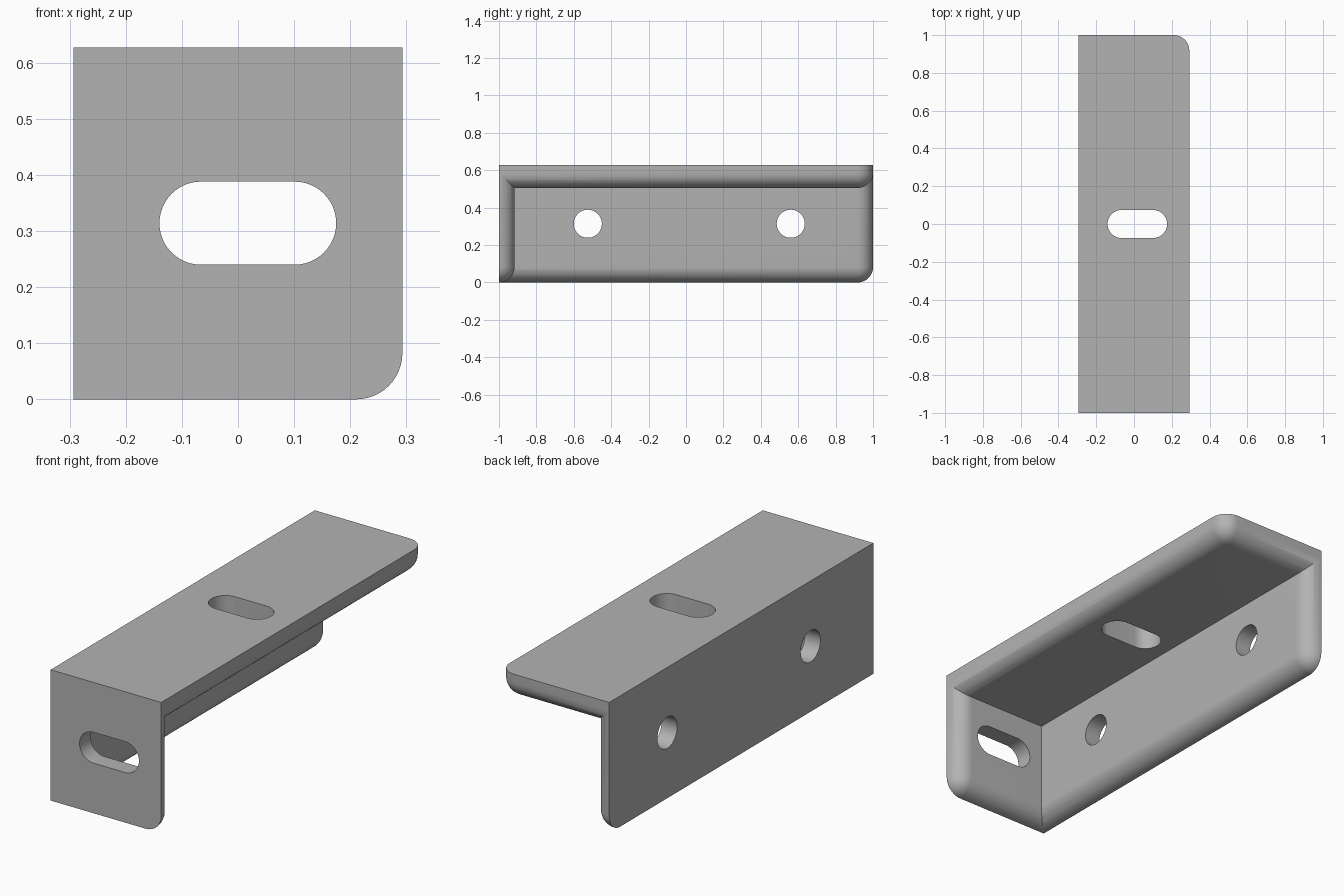
import bpy, bmesh, math
from mathutils import Vector, Matrix

if "Cube" in bpy.data.objects:
    bpy.data.objects.remove(bpy.data.objects["Cube"])

X, Y, H = 0.293, 1.0, 0.627      # half width, half length, height
T, T_TOP, R = 0.083, 0.122, 0.0825  # wall thickness, top thickness, rounding
ZC, XC = 0.314, 0.0175           # hole centre height, slot centre

grey = bpy.data.materials.new("steel grey")
grey.diffuse_color = (0.45, 0.45, 0.45, 1)
grey.use_nodes = True
grey.node_tree.nodes["Principled BSDF"].inputs["Base Color"].default_value = grey.diffuse_color


def to_object(name, bm):
    bmesh.ops.recalc_face_normals(bm, faces=bm.faces[:])
    me = bpy.data.meshes.new(name)
    bm.to_mesh(me)
    bm.free()
    me.materials.append(grey)
    ob = bpy.data.objects.new(name, me)
    bpy.context.collection.objects.link(ob)
    return ob


def plate(name, lo, hi, corner):
    """Box whose three edges meeting at the free inner corner are rounded."""
    lo, hi, corner = Vector(lo), Vector(hi), Vector(corner)
    bm = bmesh.new()
    bmesh.ops.create_cube(bm, size=1)
    for v in bm.verts:
        v.co = Vector([hi[i] if v.co[i] > 0 else lo[i] for i in range(3)])
    vert = min(bm.verts, key=lambda v: (v.co - corner).length)
    bmesh.ops.bevel(bm, geom=list(vert.link_edges), offset=R, segments=12,
                    profile=0.5, affect='EDGES', clamp_overlap=True)
    return to_object(name, bm)


def cutter(name, half, radius, matrix):
    """Prism with a slot outline (a circle when half is 0)."""
    n, bm = 24, bmesh.new()
    pts = []
    for side in (1, -1):
        for i in range(n + 1 if half else n):
            a = math.pi * (i / n - 0.5) + (0 if side > 0 else math.pi)
            pts.append((side * half + radius * math.cos(a), radius * math.sin(a), -0.2))
    face = bm.faces.new([bm.verts.new(p) for p in pts])
    ext = bmesh.ops.extrude_face_region(bm, geom=[face])
    bmesh.ops.translate(bm, vec=(0, 0, 0.4),
                        verts=[g for g in ext["geom"] if isinstance(g, bmesh.types.BMVert)])
    bm.transform(matrix)
    ob = to_object(name, bm)
    ob.hide_render = True
    return ob


# Three plates meeting at one square corner
top = plate("corner_bracket", (-X, -Y, H - T_TOP), (X, Y, H), (X, Y, H - T_TOP))
end = plate("end_plate", (-X, -Y, 0), (X, -Y + T, H), (X, -Y + T, 0))
back = plate("back_plate", (-X, -Y, 0), (-X + T, Y, H), (-X + T, Y, 0))

# Slots in the top and end plates, round holes in the back plate
move, turn = Matrix.Translation, Matrix.Rotation
slots = [cutter("top_slot", 0.0835, 0.074, move((XC, 0, H))),
         cutter("end_slot", 0.0835, 0.074, move((XC, -Y, ZC)) @ turn(math.pi / 2, 4, 'X'))]
holes = [cutter("back_hole", 0, 0.075, move((-X, y, ZC)) @ turn(math.pi / 2, 4, 'Y'))
         for y in (-0.525, 0.56)]

# Merge the plates and cut the openings
bpy.context.view_layer.objects.active = top
for ob, op in [(end, 'UNION'), (back, 'UNION')] + [(c, 'DIFFERENCE') for c in slots + holes]:
    mod = top.modifiers.new(op, 'BOOLEAN')
    mod.operation, mod.object, mod.solver = op, ob, 'EXACT'
    bpy.ops.object.modifier_apply(modifier=mod.name)
    bpy.data.objects.remove(ob)

# Smooth roundings, sharp edges
top.select_set(True)
bpy.ops.object.shade_smooth_by_angle(angle=math.radians(30))
